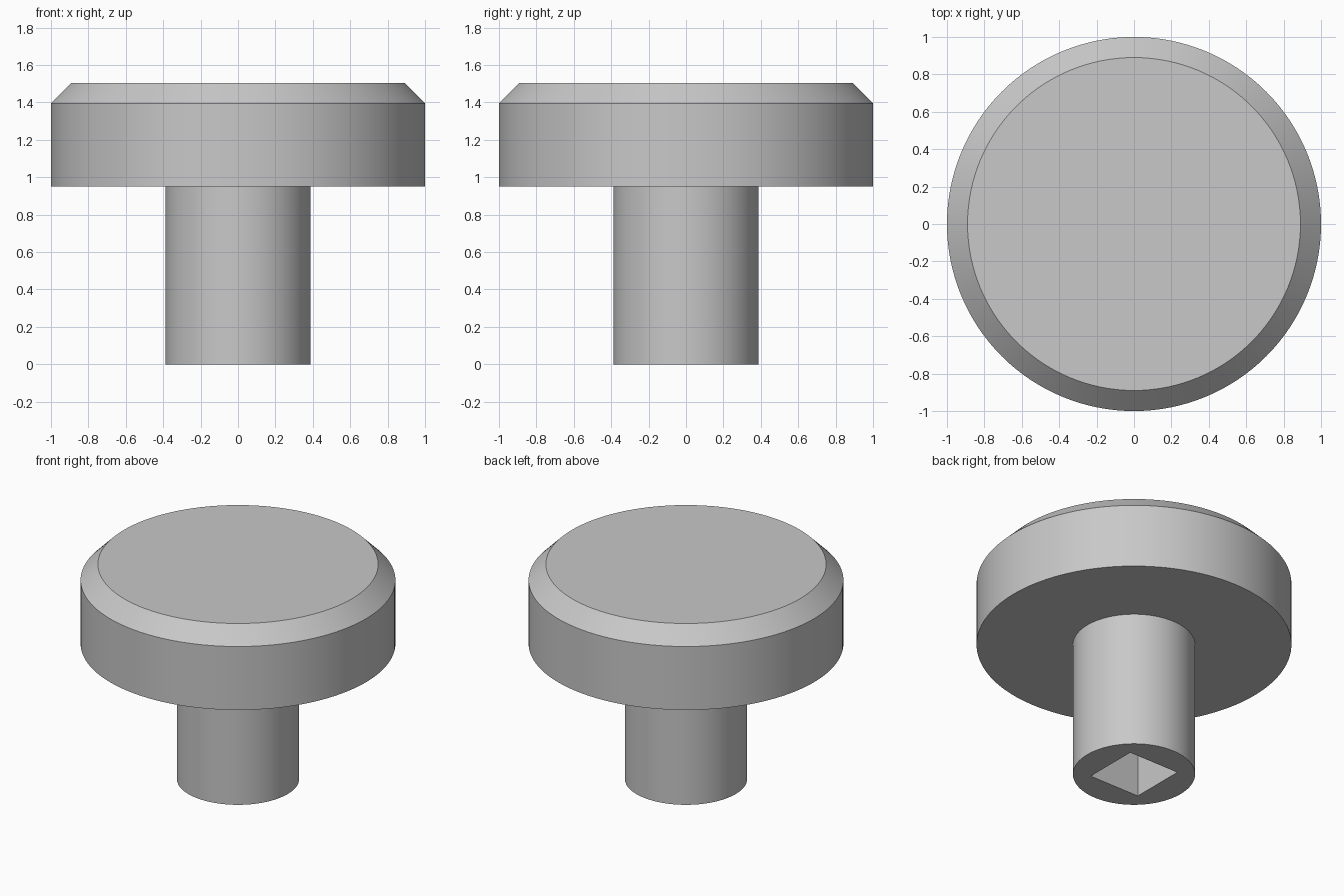
import bpy
import bmesh
from math import pi, radians
from mathutils import Matrix

cube = bpy.data.objects.get("Cube")
if cube:
    bpy.data.objects.remove(cube, do_unlink=True)

SIDES = 128
STEM_R, HEAD_R, TOP_R = 0.388, 1.0, 0.89
HEAD_Z, CHAMFER_Z, TOP_Z = 0.95, 1.395, 1.505
SOCKET_SIDE, SOCKET_DEPTH = 0.39, 0.6

grey = bpy.data.materials.new("plain grey")
grey.use_nodes = True
colour = (0.58, 0.58, 0.58, 1)
grey.diffuse_color = colour
grey.node_tree.nodes["Principled BSDF"].inputs["Base Color"].default_value = colour


def add_object(name, bm):
    bmesh.ops.recalc_face_normals(bm, faces=bm.faces)
    mesh = bpy.data.meshes.new(name)
    bm.to_mesh(mesh)
    bm.free()
    mesh.materials.append(grey)
    obj = bpy.data.objects.new(name, mesh)
    bpy.context.collection.objects.link(obj)
    return obj


# Knob: round stem, wide head and chamfered rim turned from one profile
profile = [(STEM_R, 0), (STEM_R, HEAD_Z), (HEAD_R, HEAD_Z),
           (HEAD_R, CHAMFER_Z), (TOP_R, TOP_Z)]
bm = bmesh.new()
points = [bm.verts.new((r, 0, z)) for r, z in profile]
edges = [bm.edges.new(pair) for pair in zip(points, points[1:])]
bmesh.ops.spin(bm, geom=points + edges, cent=(0, 0, 0), axis=(0, 0, 1),
               angle=2 * pi, steps=SIDES)
bmesh.ops.remove_doubles(bm, verts=bm.verts, dist=0.0001)
bmesh.ops.holes_fill(bm, edges=[e for e in bm.edges if e.is_boundary], sides=0)
knob = add_object("knob", bm)

# Square spindle socket in the stem end
bm = bmesh.new()
bmesh.ops.create_cube(bm, size=1, matrix=Matrix.Diagonal(
    (SOCKET_SIDE, SOCKET_SIDE, 2 * SOCKET_DEPTH, 1)))
cutter = add_object("socket_cutter", bm)
cutter.hide_render = True

cut = knob.modifiers.new("socket", "BOOLEAN")
cut.operation = "DIFFERENCE"
cut.solver = "EXACT"
cut.object = cutter

bpy.ops.object.select_all(action="DESELECT")
bpy.context.view_layer.objects.active = knob
knob.select_set(True)
bpy.ops.object.modifier_apply(modifier=cut.name)
bpy.data.objects.remove(cutter, do_unlink=True)
bpy.ops.object.shade_smooth_by_angle(angle=radians(30))
